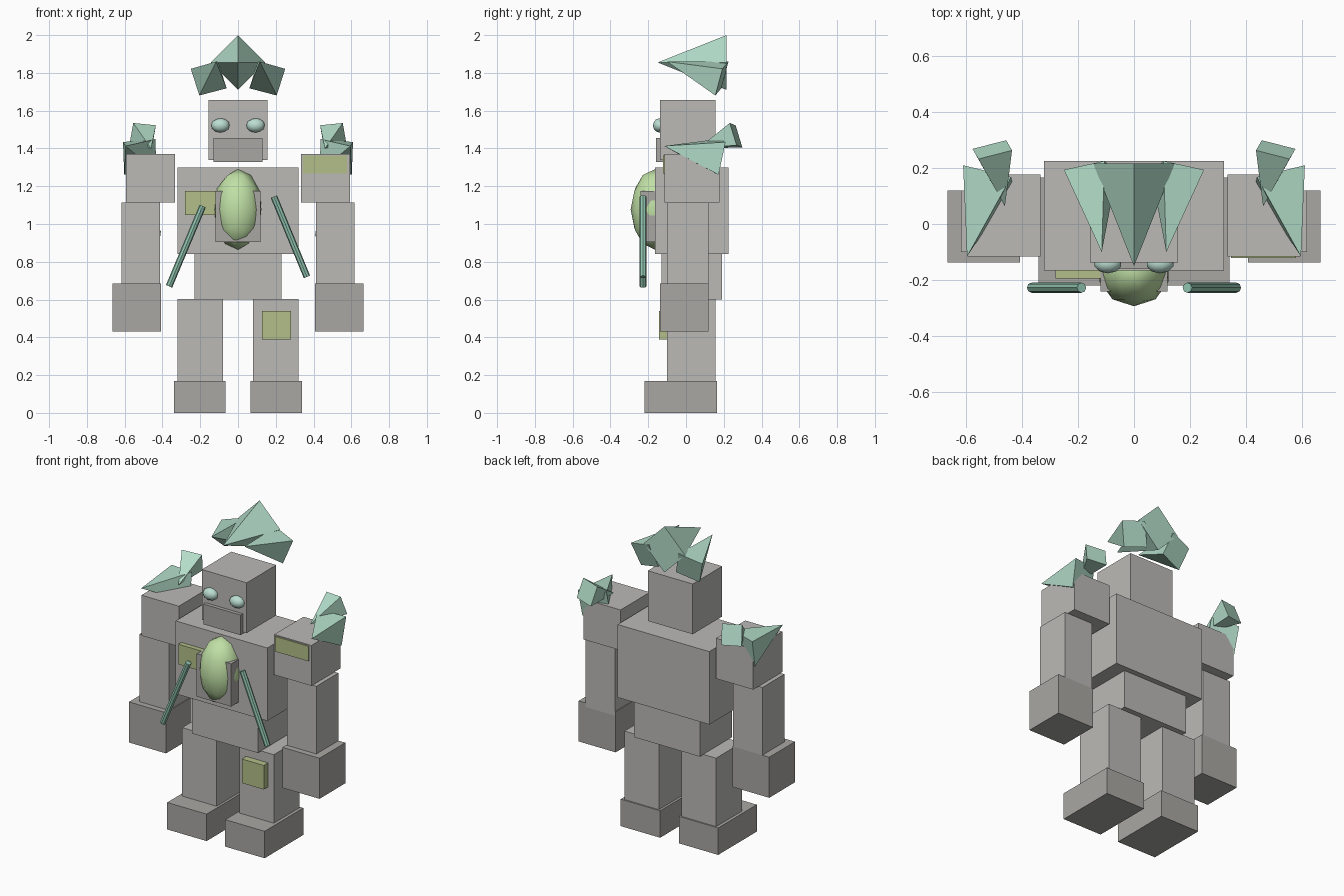
import bpy, bmesh, math
from mathutils import Vector

if "Cube" in bpy.data.objects:
    bpy.data.objects.remove(bpy.data.objects["Cube"])


def mat(name, rgb):
    m = bpy.data.materials.new(name)
    m.diffuse_color = (*rgb, 1)
    m.use_nodes = True
    m.node_tree.nodes["Principled BSDF"].inputs["Base Color"].default_value = m.diffuse_color
    return m


STONE = mat("stone", (0.50, 0.49, 0.47))
DARK = mat("dark_stone", (0.40, 0.39, 0.37))
MOSS = mat("moss", (0.45, 0.52, 0.25))
CRYSTAL = mat("crystal", (0.45, 0.72, 0.58))
VINE = mat("vine", (0.28, 0.55, 0.43))
EYE = mat("eye_glow", (0.50, 0.73, 0.65))
CORE = mat("core_glow", (0.53, 0.75, 0.38))


def finish(name, bm, material, smooth=False):
    bmesh.ops.recalc_face_normals(bm, faces=bm.faces)
    for f in bm.faces:
        f.smooth = smooth
    me = bpy.data.meshes.new(name)
    bm.to_mesh(me)
    bm.free()
    me.materials.append(material)
    ob = bpy.data.objects.new(name, me)
    bpy.context.collection.objects.link(ob)
    return ob


def box(name, x, y, z, material):
    """Block from (min, max) ranges on each axis."""
    bm = bmesh.new()
    bmesh.ops.create_cube(bm, size=1)
    for v in bm.verts:
        v.co = [r[0] if c < 0 else r[1] for c, r in zip(v.co, (x, y, z))]
    return finish(name, bm, material)


def blob(name, centre, radii, material, sub=2):
    bm = bmesh.new()
    bmesh.ops.create_icosphere(bm, subdivisions=sub, radius=1)
    for v in bm.verts:
        v.co = [c + r * k for c, r, k in zip(centre, radii, v.co)]
    return finish(name, bm, material, True)


def crystal(name, apex, centre, radius, corner, side=1):
    """Four-sided spike; corner hints the direction of one base corner."""
    apex, centre, corner = Vector(apex), Vector(centre), Vector(corner)
    axis = (apex - centre).normalized()
    u = (corner - axis * corner.dot(axis)).normalized()
    w = axis.cross(u)
    bm = bmesh.new()
    pts = [centre + d * radius for d in (u, w, -u, -w)] + [apex]
    vs = [bm.verts.new((p.x * side, p.y, p.z)) for p in pts]
    bm.faces.new(vs[:4])
    for i in range(4):
        bm.faces.new((vs[i], vs[(i + 1) % 4], vs[4]))
    return finish(name, bm, CRYSTAL)


def rod(name, a, b, radius):
    a, b = Vector(a), Vector(b)
    bm = bmesh.new()
    bmesh.ops.create_cone(bm, cap_ends=True, segments=8, radius1=radius,
                          radius2=radius, depth=(b - a).length)
    ob = finish(name, bm, VINE)
    ob.location = (a + b) / 2
    ob.rotation_euler = (b - a).to_track_quat('Z', 'Y').to_euler()
    return ob


# Trunk and head
box("torso", (-.32, .32), (-.165, .225), (.84, 1.30), STONE)
box("pelvis", (-.23, .23), (-.13, .19), (.60, .84), STONE)
box("head", (-.157, .157), (-.137, .157), (1.34, 1.657), STONE)
box("jaw", (-.13, .13), (-.16, -.08), (1.328, 1.455), DARK)

# Limbs, eyes and crystals on both sides
for s, n in ((-1, "left"), (1, "right")):
    def span(a, b):
        return tuple(sorted((a * s, b * s)))
    box(n + "_foot", span(.065, .34), (-.22, .165), (0, .17), DARK)
    box(n + "_leg", span(.08, .32), (-.10, .157), (.16, .602), STONE)
    box(n + "_shoulder", span(.333, .593), (-.115, .177), (1.115, 1.37), STONE)
    box(n + "_forearm", span(.413, .617), (-.10, .12), (.66, 1.113), STONE)
    box(n + "_fist", span(.407, .665), (-.137, .12), (.43, .686), DARK)
    blob(n + "_eye", (.093 * s, -.14, 1.522), (.05, .036, .038), EYE)
    blob(n + "_arm_gem", (.42 * s, .01, .95), (.013, .025, .025), CRYSTAL, 1)
    # spikes are described on the -x side
    crystal(n + "_crown_crystal", (-.115, -.10, 1.86), (-.155, .19, 1.77),
            .108, (-.085, -.02, .055), -s)
    crystal(n + "_shoulder_crystal_large", (-.595, -.116, 1.413),
            (-.52, .17, 1.355), .125, (-.09, .05, .08), -s)
    crystal(n + "_shoulder_crystal_small", (-.46, .063, 1.40),
            (-.505, .265, 1.47), .088, (-.05, -.037, .065), -s)

crystal("middle_crown_crystal", (0, -.15, 1.855), (0, .215, 1.855), .145, (0, 0, 1))

# Glowing chest core in its housing
box("core_housing", (-.12, .12), (-.24, -.15), (.905, 1.175), DARK)
blob("chest_core", (0, -.165, 1.077), (.13, .128, .213), CORE)

# Hanging vines
rod("left_vine", (-.187, -.227, 1.095), (-.365, -.227, .67), .018)
rod("right_vine", (.19, -.227, 1.145), (.365, -.227, .72), .018)

# Moss patches
box("chest_moss", (-.28, -.10), (-.195, -.155), (1.048, 1.175), MOSS)
box("shoulder_moss", (.345, .577), (-.122, -.09), (1.268, 1.363), MOSS)
box("leg_moss", (.127, .28), (-.143, -.09), (.388, .54), MOSS)
